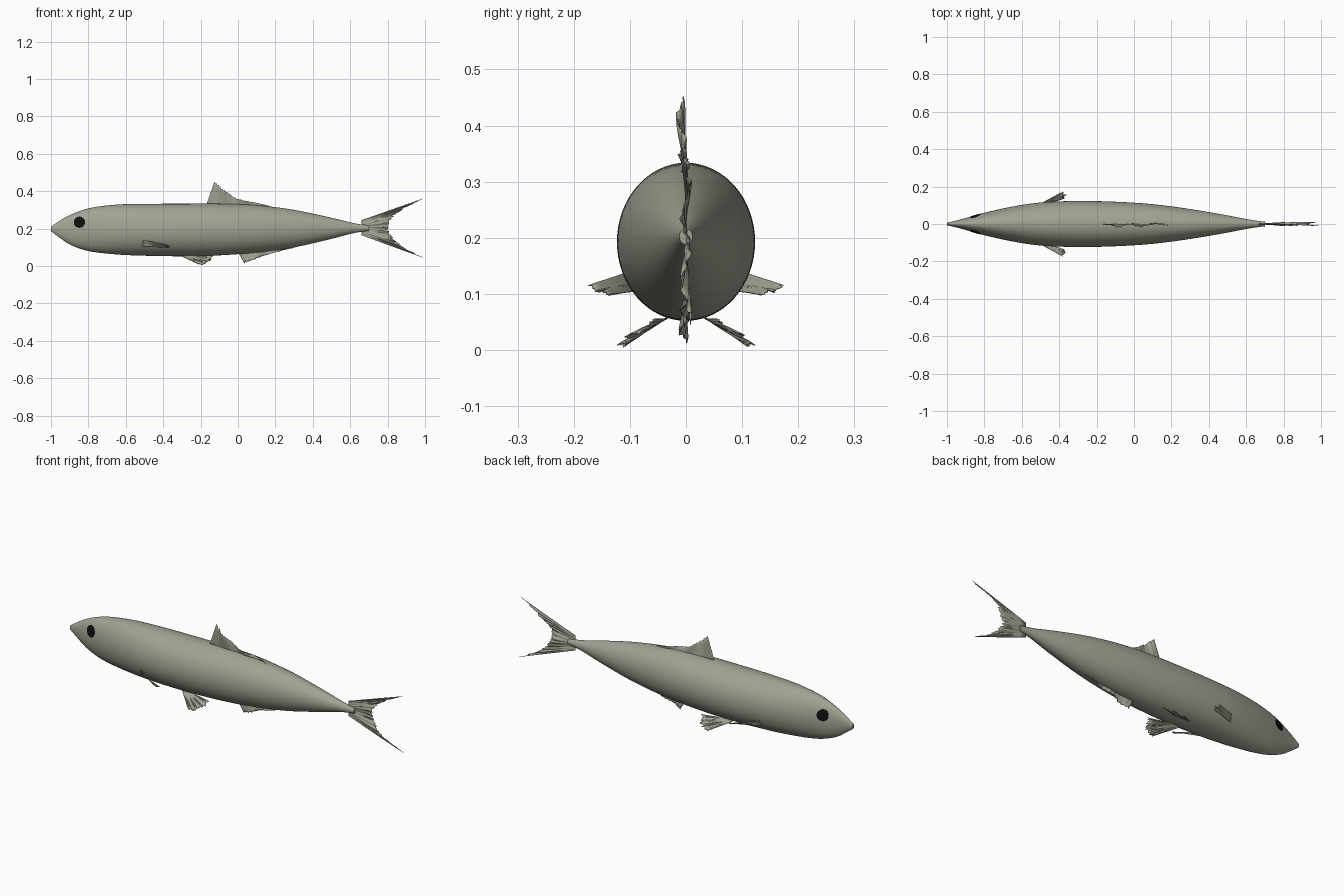
import bpy, bmesh, math, random
from mathutils import Vector

random.seed(4)
cube = bpy.data.objects.get("Cube")
if cube:
    bpy.data.objects.remove(cube, do_unlink=True)


def material(name, rgb):
    m = bpy.data.materials.new(name)
    m.use_nodes = True
    m.diffuse_color = (*rgb, 1)
    bsdf = m.node_tree.nodes["Principled BSDF"]
    bsdf.inputs["Base Color"].default_value = (*rgb, 1)
    bsdf.inputs["Roughness"].default_value = 0.7
    return m


skin = material("olive grey skin", (0.36, 0.36, 0.29))
black = material("eye black", (0.004, 0.004, 0.004))


def add_object(name, bm, mat, angle=60):
    mesh = bpy.data.meshes.new(name)
    bmesh.ops.recalc_face_normals(bm, faces=bm.faces)
    bm.to_mesh(mesh)
    bm.free()
    mesh.materials.append(mat)
    ob = bpy.data.objects.new(name, mesh)
    bpy.context.collection.objects.link(ob)
    bpy.ops.object.select_all(action='DESELECT')
    ob.select_set(True)
    bpy.context.view_layer.objects.active = ob
    bpy.ops.object.shade_smooth_by_angle(angle=math.radians(angle))
    return ob


# Body stations: x, underside z, back z, half width
STATIONS = [
    (-1, .186, .21, .007), (-.96, .156, .238, .016), (-.9, .115, .272, .032),
    (-.8, .08, .308, .06), (-.65, .062, .328, .093), (-.5, .055, .332, .115),
    (-.3, .052, .333, .123), (-.1, .057, .333, .119), (.1, .072, .325, .106),
    (.3, .1, .3, .08), (.5, .145, .258, .046), (.62, .176, .229, .023),
    (.7, .188, .216, .012)]


def section(x):
    """Smoothly interpolated underside, back and half width at x."""
    k = max(i for i in range(len(STATIONS) - 1) if STATIONS[i][0] <= x or i == 0)
    a, b = STATIONS[k], STATIONS[k + 1]
    p, q = STATIONS[max(k - 1, 0)], STATIONS[min(k + 2, len(STATIONS) - 1)]
    d = b[0] - a[0]
    t = (x - a[0]) / d
    out = []
    for c in (1, 2, 3):
        m0 = (b[c] - p[c]) / (b[0] - p[0]) * d
        m1 = (q[c] - a[c]) / (q[0] - a[0]) * d
        out.append((2*t**3 - 3*t**2 + 1) * a[c] + (t**3 - 2*t**2 + t) * m0
                   + (3*t**2 - 2*t**3) * b[c] + (t**3 - t**2) * m1)
    return out


def loft(bm, rows, closed):
    grid = [[bm.verts.new(p) for p in row] for row in rows]
    n = len(grid[0])
    for r, s in zip(grid, grid[1:]):
        for i in range(n if closed else n - 1):
            j = (i + 1) % n
            bm.faces.new((r[i], r[j], s[j], s[i]))
    return grid


# Body: elliptical rings along the length
bm = bmesh.new()
rings = []
for i in range(69):
    x = -1 + 1.7 * i / 68
    lo, hi, w = section(x)
    angles = [math.tau * k / 64 for k in range(64)]
    rings.append([(x, w * math.cos(a), (lo + hi) / 2 + (hi - lo) / 2 * math.sin(a))
                  for a in angles])
grid = loft(bm, rings, True)
bm.faces.new(grid[0])
bm.faces.new(grid[-1])
add_object("body", bm, skin)


# Eyes: thin discs wrapped on the head
def eye(name, side):
    bm = bmesh.new()
    rows = []
    for r in (.002, .01, .018, .025, .03):
        row = []
        for k in range(24):
            a = math.tau * k / 24
            x, z = -.848 + r * math.cos(a), .234 + r * math.sin(a)
            lo, hi, w = section(x)
            h = (z - (lo + hi) / 2) / ((hi - lo) / 2)
            row.append((x, side * (w * math.sqrt(max(0, 1 - h * h)) + .002), z))
        rows.append(row)
    grid = loft(bm, rows, True)
    bm.faces.new(grid[0])
    add_object(name, bm, black)


eye("left_eye", 1)
eye("right_eye", -1)


def along(points, t):
    f = t * (len(points) - 1)
    i = min(int(f), len(points) - 2)
    return Vector(points[i]).lerp(Vector(points[i + 1]), f - i)


# Fin: a ruffled, ragged sheet of rays from a base line to an outer edge
def fin(name, base, edge, ruffle, waves, rays=40, side=1, lean=0):
    bm = bmesh.new()
    rows = []
    for i in range(rays + 1):
        t = i / rays
        a, b = along(base, t), along(edge, t)
        ragged = 1 if i in (0, rays) else 1 - random.uniform(0, .09) - .04 * (i % 2)
        row = []
        for k in range(7):
            s = k / 6
            p = a.lerp(b, s * ragged)
            swing = math.sin(waves * math.tau * t + 1.5 * s) + .35 * math.sin(t * 70)
            p += Vector(ruffle) * swing * s + Vector((0, lean * s * (1 - t), 0))
            row.append((p.x, p.y * side, p.z))
        rows.append(row)
    loft(bm, rows, False)
    ob = add_object(name, bm, skin, 40)
    solid = ob.modifiers.new("thickness", 'SOLIDIFY')
    solid.thickness = .002
    solid.offset = 0


fin("dorsal_fin",
    [(-.17, 0, .325), (.18, 0, .305)],
    [(-.125, 0, .452), (-.09, 0, .425), (-.05, 0, .39), (0, 0, .36),
     (.06, 0, .347), (.12, 0, .335), (.18, 0, .318)],
    (0, .007, 0), 2.5, lean=-.012)
fin("anal_fin",
    [(0, 0, .075), (.32, 0, .115)],
    [(.035, 0, .012), (.08, 0, .03), (.13, 0, .05), (.18, 0, .066),
     (.25, 0, .085), (.33, 0, .105)],
    (0, .007, 0), 2.5, lean=-.006)
fin("tail_fin",
    [(.66, 0, .165), (.66, 0, .245)],
    [(.99, 0, .045), (.91, 0, .088), (.85, 0, .13), (.815, 0, .17), (.805, 0, .205),
     (.815, 0, .24), (.85, 0, .28), (.91, 0, .318), (.99, 0, .36)],
    (0, .008, 0), 2.5, rays=56)
for label, side in (("left", 1), ("right", -1)):
    fin(label + "_pectoral_fin",
        [(-.52, .098, .142), (-.51, .09, .104)],
        [(-.38, .17, .112), (-.36, .168, .104), (-.355, .155, .103), (-.37, .14, .1)],
        (0, .004, .003), 1.5, rays=20, side=side)
    fin(label + "_pelvic_fin",
        [(-.31, .035, .057), (-.25, .032, .057)],
        [(-.21, .12, .004), (-.18, .118, .008), (-.155, .105, .02),
         (-.14, .085, .035), (-.13, .055, .05)],
        (0, .003, .004), 2, rays=26, side=side)
